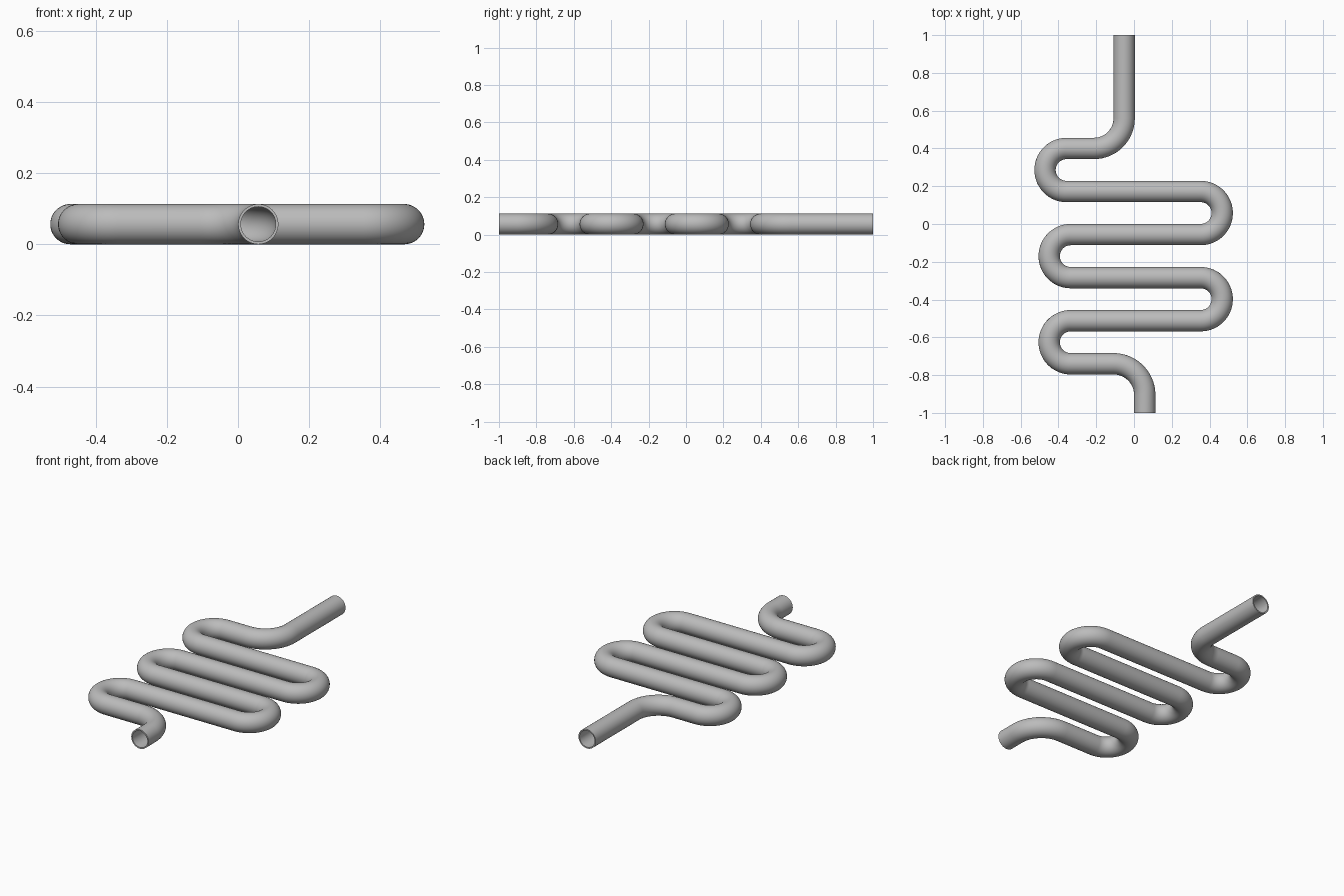
import bpy
import bmesh
from math import cos, sin, pi, radians
from mathutils import Vector

cube = bpy.data.objects.get("Cube")
if cube:
    bpy.data.objects.remove(cube)

OUTER, INNER = 0.0565, 0.049
SIDES = 48
BEND = 0.114      # radius of the hairpin bends
RUN = 0.688       # length of the long straight runs

# Centre line as (straight length, bend radius, bend angle), left turns positive
STEPS = [
    (0.095, 0.165, 90),
    (0.227, BEND, -180),
    (RUN, BEND, 180),
    (RUN, BEND, -180),
    (RUN, BEND, 180),
    (RUN + 0.022, BEND, -180),
    (0.145, 0.16, 90),
    (0.44, 0, 0),
]


def trace(start, heading, steps):
    """Return (point, heading) stations along straights and arcs."""
    pos = Vector(start)
    stations = [(pos.copy(), heading)]
    for length, radius, angle in steps:
        pos = pos + length * Vector((cos(heading), sin(heading), 0))
        stations.append((pos.copy(), heading))
        if not angle:
            continue
        side = 1 if angle > 0 else -1
        centre = pos + side * radius * Vector((-sin(heading), cos(heading), 0))
        count = abs(angle) // 6
        first = heading
        for i in range(1, count + 1):
            heading = first + radians(angle) * i / count
            pos = centre - side * radius * Vector((-sin(heading), cos(heading), 0))
            stations.append((pos.copy(), heading))
    return stations


def ring(bm, point, heading, radius):
    across = Vector((-sin(heading), cos(heading), 0))
    up = Vector((0, 0, 1))
    return [bm.verts.new(point + radius * (cos(a) * across + sin(a) * up))
            for a in (2 * pi * k / SIDES for k in range(SIDES))]


def bridge(bm, a, b):
    for k in range(SIDES):
        n = (k + 1) % SIDES
        bm.faces.new((a[k], a[n], b[n], b[k]))


# Hollow pipe: outer wall, inner wall and the two end rims
bm = bmesh.new()
stations = trace((0.057, -1, OUTER), pi / 2, STEPS)
outer = [ring(bm, p, h, OUTER) for p, h in stations]
inner = [ring(bm, p, h, INNER) for p, h in stations]
for wall in (outer, inner):
    for a, b in zip(wall, wall[1:]):
        bridge(bm, a, b)
for end in (0, -1):
    bridge(bm, outer[end], inner[end])
bmesh.ops.recalc_face_normals(bm, faces=bm.faces)

mesh = bpy.data.meshes.new("coiled_pipe")
bm.to_mesh(mesh)
bm.free()
pipe = bpy.data.objects.new("coiled_pipe", mesh)
bpy.context.collection.objects.link(pipe)

# Plain grey metal
grey = bpy.data.materials.new("grey_metal")
grey.use_nodes = True
colour = (0.5, 0.5, 0.5, 1)
grey.diffuse_color = colour
grey.node_tree.nodes["Principled BSDF"].inputs["Base Color"].default_value = colour
mesh.materials.append(grey)

# Smooth walls with crisp rims
bpy.ops.object.select_all(action='DESELECT')
pipe.select_set(True)
bpy.context.view_layer.objects.active = pipe
bpy.ops.object.shade_smooth_by_angle(angle=radians(40))
